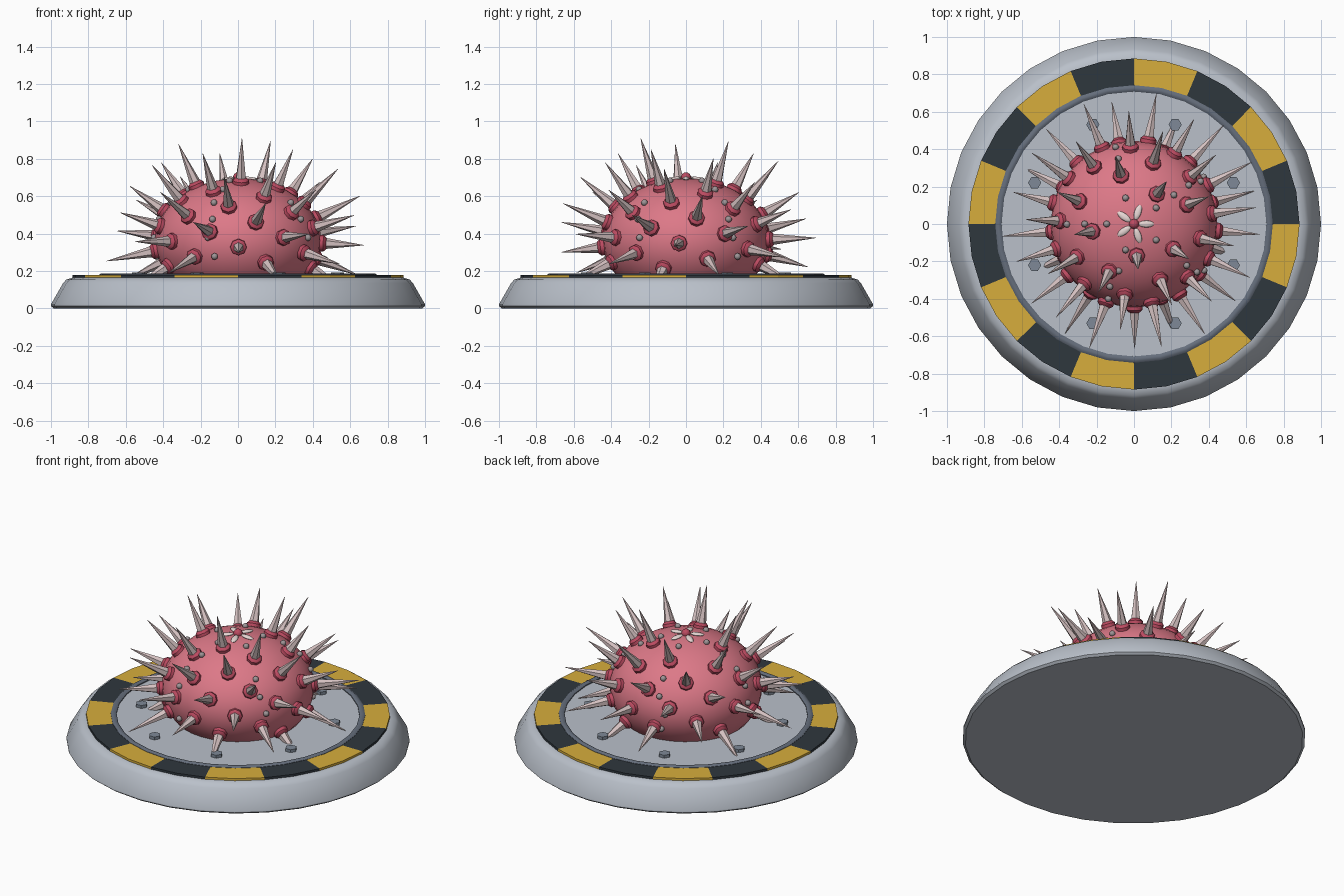
import bpy
import bmesh
import random
from math import cos, sin, pi, radians, sqrt
from mathutils import Matrix, Vector

random.seed(4)
if "Cube" in bpy.data.objects:
    bpy.data.objects.remove(bpy.data.objects["Cube"])


def material(name, r, g, b):
    m = bpy.data.materials.new(name)
    m.use_nodes = True
    m.diffuse_color = (r, g, b, 1)
    m.node_tree.nodes["Principled BSDF"].inputs["Base Color"].default_value = (r, g, b, 1)
    return m


STEEL = material("pale steel", .49, .53, .59)
TRIM = material("slate trim", .13, .155, .2)
BOLT = material("bolt grey", .21, .25, .31)
YELLOW = material("warning yellow", .68, .42, .045)
BLACK = material("warning black", .028, .038, .048)
PINK = material("coral pink", .72, .19, .245)
ROSE = material("deep rose", .5, .07, .12)
SPINE = material("pale spine", .66, .53, .53)
BEAD = material("bead grey", .34, .30, .31)
PETAL = material("petal cream", .82, .70, .68)


def finish(name, bm, mats, smooth=None):
    """Turn a bmesh into an object, optionally smooth below an angle."""
    bmesh.ops.recalc_face_normals(bm, faces=bm.faces)
    mesh = bpy.data.meshes.new(name)
    bm.to_mesh(mesh)
    bm.free()
    for m in mats:
        mesh.materials.append(m)
    ob = bpy.data.objects.new(name, mesh)
    bpy.context.collection.objects.link(ob)
    if smooth:
        bpy.ops.object.select_all(action='DESELECT')
        ob.select_set(True)
        bpy.context.view_layer.objects.active = ob
        bpy.ops.object.shade_smooth_by_angle(angle=radians(smooth))
    return ob


def lathe(name, profile, mats, closed=False, smooth=None, rule=None, n=32):
    """Spin an (r, z) profile; open profiles get end caps."""
    bm = bmesh.new()
    rings = [[bm.verts.new((r * cos(2 * pi * i / n), r * sin(2 * pi * i / n), z))
              for i in range(n)] for r, z in profile]
    pairs = list(zip(rings, rings[1:]))
    if closed:
        pairs.append((rings[-1], rings[0]))
    else:
        bm.faces.new(rings[0])
        bm.faces.new(rings[-1])
    for a, b in pairs:
        for i in range(n):
            j = (i + 1) % n
            f = bm.faces.new((a[i], a[j], b[j], b[i]))
            if rule:
                f.material_index = rule(i)
    return finish(name, bm, mats, smooth)


# Round plinth with a sloped side and softened shoulder
lathe("plinth", [(.985, 0), (1, .012), (1, .022), (.935, .135), (.918, .154),
                 (.885, .164)], [STEEL], smooth=35)

# Striped warning band, trim ring and floor plate
lathe("warning_band", [(.74, .155), (.885, .155), (.885, .178), (.74, .178)],
      [BLACK, YELLOW], closed=True, rule=lambda i: (i // 2) % 2)
lathe("trim_ring", [(.708, .155), (.742, .155), (.742, .18), (.732, .187),
                    (.718, .187), (.708, .18)], [TRIM], closed=True, smooth=50)
lathe("floor_plate", [(.712, .15), (.712, .174)], [STEEL])

# Hexagonal bolts
bm = bmesh.new()
for k in range(8):
    a = radians(22.5 + 45 * k)
    bmesh.ops.create_cone(bm, cap_ends=True, segments=6, radius1=.035, radius2=.035,
                          depth=.03, matrix=Matrix.Translation((.575 * cos(a), .575 * sin(a), .178))
                          @ Matrix.Rotation(pi / 6, 4, 'Z'))
finish("bolts", bm, [BOLT])

# Flattened round body
RX, RZ, CZ = .445, .335, .36
bm = bmesh.new()
bmesh.ops.create_uvsphere(bm, u_segments=32, v_segments=20, radius=1,
                          matrix=Matrix.Translation((0, 0, CZ)) @ Matrix.Diagonal((RX, RX, RZ, 1)))
finish("body", bm, [PINK], smooth=60)


def on_body(height, angle):
    """Surface point and outward normal at a unit height and an angle."""
    r = sqrt(1 - height * height)
    d = Vector((r * cos(angle), r * sin(angle), height))
    point = Vector((RX * d.x, RX * d.y, CZ + RZ * d.z))
    return point, Vector((d.x / RX, d.y / RX, d.z / RZ)).normalized()


def cone(bm, point, normal, start, length, r1, r2, sides):
    rot = normal.to_track_quat('Z', 'Y').to_matrix().to_4x4()
    mid = point + normal * (start + length / 2)
    bmesh.ops.create_cone(bm, cap_ends=True, segments=sides, radius1=r1, radius2=r2,
                          depth=length, matrix=Matrix.Translation(mid) @ rot)


# Spines in a golden-angle spiral, each on a knobbly socket
spines, sockets = bmesh.new(), bmesh.new()
for i in range(2, 48):
    p, n = on_body(1 - .03 * (i + .5), radians(137.508) * i)
    length = .25 if i < 5 else random.uniform(.22, .28)
    cone(spines, p, n, .0, length, .033, .001, 6)
    cone(sockets, p, n, -.02, .035, .044, .044, 8)
    cone(sockets, p, n, .015, .015, .044, .03, 8)
finish("spines", spines, [SPINE])
finish("spine_sockets", sockets, [ROSE], smooth=50)

# Five meridian rows of small beads
bm = bmesh.new()
for k in range(5):
    for row in range(6):
        tilt = radians(19 + 17 * row)
        swing = radians(random.uniform(-5, 5)) if row > 1 else 0
        p, n = on_body(cos(tilt), radians(36 + 72 * k) + swing)
        bmesh.ops.create_icosphere(bm, subdivisions=2, radius=.018,
                                   matrix=Matrix.Translation(p + n * .005))
finish("beads", bm, [BEAD], smooth=60)

# Five-petal rosette with a round centre at the crown
bm = bmesh.new()
for k in range(5):
    p, n = on_body(cos(radians(8.5)), radians(72 * k))
    turn = Matrix.Rotation(radians(72 * k), 4, 'Z') @ Matrix.Rotation(radians(6), 4, 'Y')
    bmesh.ops.create_uvsphere(bm, u_segments=12, v_segments=6, radius=1,
                              matrix=Matrix.Translation(p + n * .003) @ turn
                              @ Matrix.Diagonal((.042, .019, .009, 1)))
finish("crown_petals", bm, [PETAL], smooth=60)

bm = bmesh.new()
bmesh.ops.create_uvsphere(bm, u_segments=12, v_segments=8, radius=.027,
                          matrix=Matrix.Translation((0, 0, CZ + RZ + .005)))
finish("crown_knob", bm, [ROSE], smooth=60)
